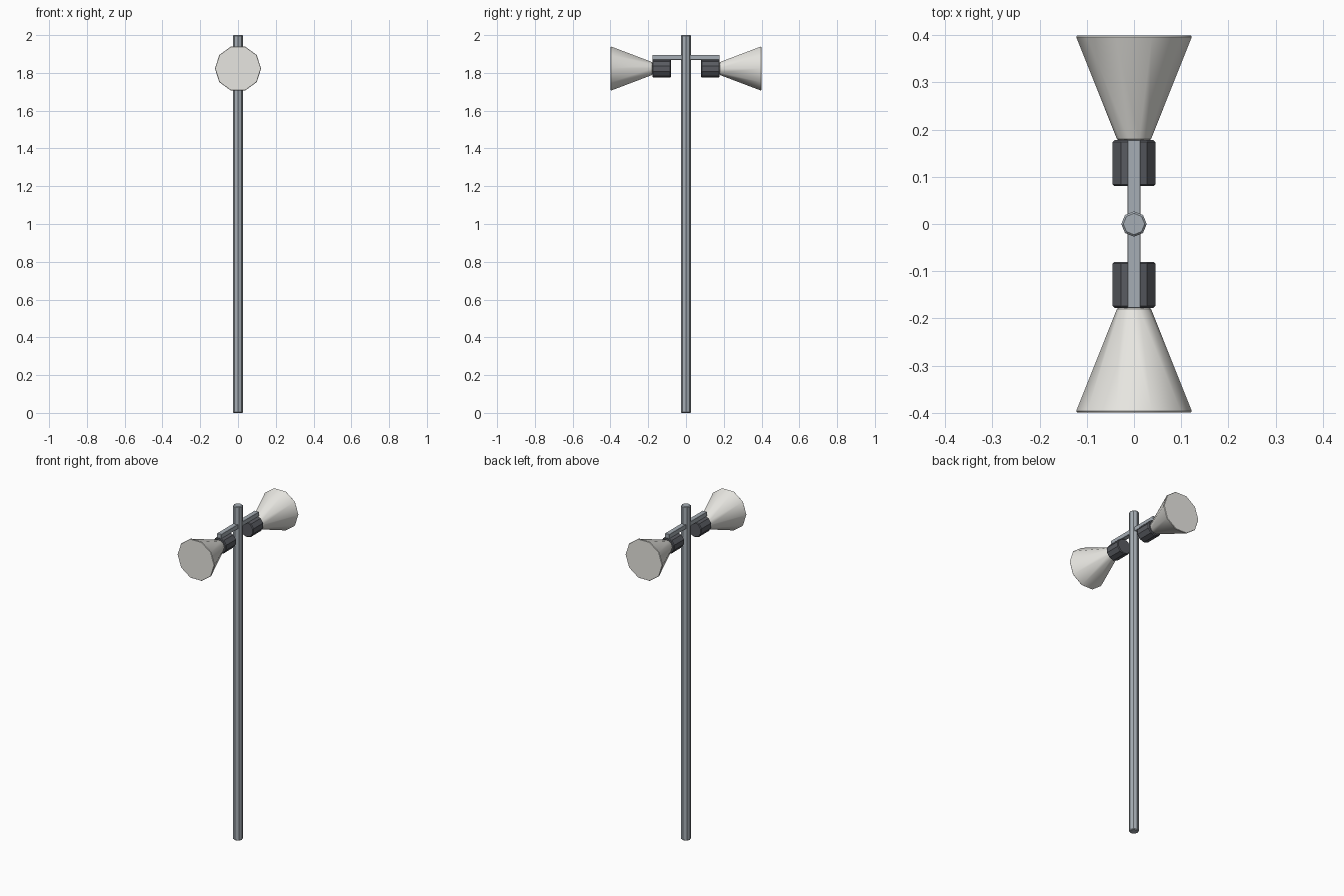
import bpy, bmesh
from math import radians
from mathutils import Matrix

if "Cube" in bpy.data.objects:
    bpy.data.objects.remove(bpy.data.objects["Cube"])


def material(name, rgb):
    m = bpy.data.materials.new(name)
    m.diffuse_color = (*rgb, 1)
    m.use_nodes = True
    m.node_tree.nodes["Principled BSDF"].inputs["Base Color"].default_value = m.diffuse_color
    return m


steel = material("steel", (0.38, 0.42, 0.46))
dark = material("dark_grey", (0.10, 0.105, 0.12))
cream = material("off_white", (0.80, 0.79, 0.75))


def finish(bm, name, mat, bevel=0.0, smooth=None):
    bmesh.ops.recalc_face_normals(bm, faces=bm.faces)
    mesh = bpy.data.meshes.new(name)
    bm.to_mesh(mesh)
    bm.free()
    mesh.materials.append(mat)
    ob = bpy.data.objects.new(name, mesh)
    bpy.context.collection.objects.link(ob)
    if bevel:
        mod = ob.modifiers.new("edge_bevel", 'BEVEL')
        mod.width = bevel
        mod.segments = 1
        mod.limit_method = 'ANGLE'
        mod.angle_limit = radians(60)
    if smooth:
        bpy.context.view_layer.objects.active = ob
        ob.select_set(True)
        bpy.ops.object.shade_smooth_by_angle(angle=radians(smooth))
        ob.select_set(False)
    return ob


def frustum(name, sides, r1, r2, length, matrix, spin, mat, bevel, smooth=None):
    bm = bmesh.new()
    bmesh.ops.create_cone(bm, cap_ends=True, segments=sides, radius1=r1, radius2=r2,
                          depth=length,
                          matrix=matrix @ Matrix.Rotation(radians(spin), 4, 'Z'))
    return finish(bm, name, mat, bevel, smooth)


# Octagonal pole
frustum("pole", 8, 0.027, 0.027, 2.0, Matrix.Translation((0, 0, 1)), 0, steel, 0.004)

# Crossbar through the pole
bm = bmesh.new()
bmesh.ops.create_cube(bm, size=1, matrix=Matrix.Translation((0, 0, 1.882))
                      @ Matrix.Diagonal((0.028, 0.356, 0.026, 1)))
finish(bm, "crossbar", steel, 0.001)

# Driver and horn on each side, local z pointing outwards
for label, s in (("front", -1), ("back", 1)):
    turn = Matrix.Rotation(radians(-90 * s), 4, 'X')
    frustum(label + "_driver", 10, 0.0475, 0.0475, 0.098,
            Matrix.Translation((0, s * 0.129, 1.823)) @ turn, 0, dark, 0.004)
    frustum(label + "_horn", 10, 0.035, 0.1235, 0.222,
            Matrix.Translation((0, s * 0.288, 1.823)) @ turn, 90, cream, 0.003, 40)
